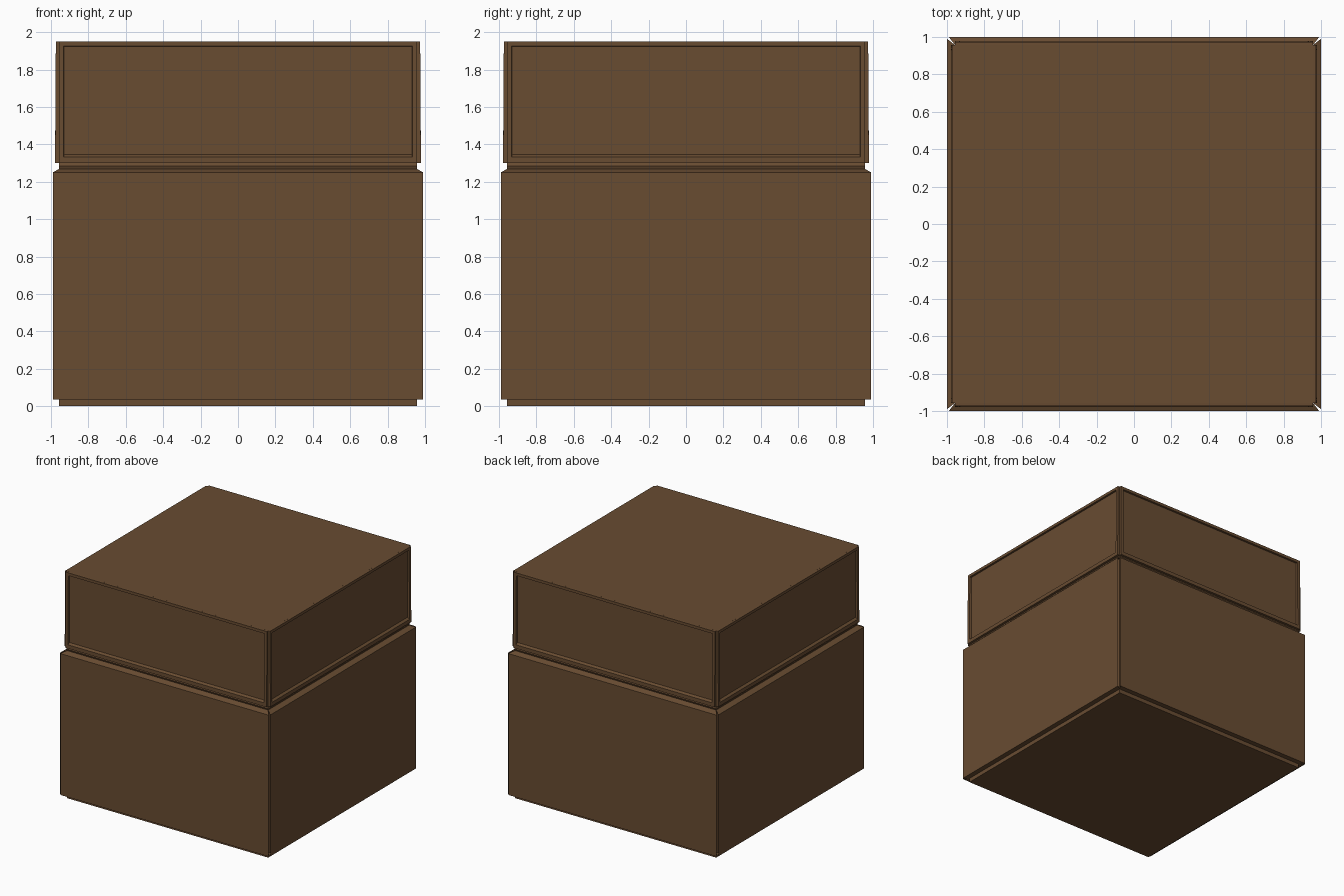
import bpy, bmesh, math
from mathutils import Matrix

if "Cube" in bpy.data.objects:
    bpy.data.objects.remove(bpy.data.objects["Cube"])

wood = bpy.data.materials.new("dark brown wood")
wood.diffuse_color = (0.14, 0.072, 0.031, 1)
wood.use_nodes = True
wood.node_tree.nodes["Principled BSDF"].inputs["Base Color"].default_value = wood.diffuse_color


def finish(name, bm):
    bmesh.ops.remove_doubles(bm, verts=bm.verts, dist=0.0004)
    mesh = bpy.data.meshes.new(name)
    bm.to_mesh(mesh)
    bm.free()
    mesh.materials.append(wood)
    ob = bpy.data.objects.new(name, mesh)
    bpy.context.collection.objects.link(ob)
    return ob


def four_sides(name, profile):
    """Sweep rows of (half width, distance out, z) and repeat on all four sides."""
    bm = bmesh.new()
    for k in range(4):
        rot = Matrix.Rotation(k * math.pi / 2, 4, 'Z')
        rows = []
        for w, d, z in profile:
            rows.append([bm.verts.new(rot @ v.to_3d()) for v in
                         (Matrix.Translation((-w, -d, z)).translation,
                          Matrix.Translation((w, -d, z)).translation)])
        for a, b in zip(rows, rows[1:]):
            bm.faces.new((a[0], a[1], b[1], b[0]))
    return finish(name, bm)


def box(name, half, z0, z1):
    bm = bmesh.new()
    bmesh.ops.create_cube(bm, size=1, matrix=Matrix.Translation((0, 0, (z0 + z1) / 2))
                          @ Matrix.Diagonal((2 * half, 2 * half, z1 - z0, 1)))
    return finish(name, bm)


# plinth, neck and solid core in one column
box("core", 0.957, 0, 1.95)

# lower body: walls with an underside lip and a sloped top ledge
four_sides("lower_body", [(0.957, 0.957, 0.035), (0.99, 1.0, 0.035),
                          (0.99, 1.0, 1.25), (0.957, 0.957, 1.268)])

# small moulding in the neck
four_sides("neck_moulding", [(0.957, 0.957, 1.268), (0.957, 0.964, 1.284),
                             (0.957, 0.957, 1.30)])


# upper framed panels: raised frame around a recessed field
def framed_panel(k):
    bm = bmesh.new()
    rot = Matrix.Rotation(k * math.pi / 2, 4, 'Z')

    def ring(w, z0, z1, d0, d1):
        pts = ((-w, -d0, z0), (w, -d0, z0), (w, -d1, z1), (-w, -d1, z1))
        return [bm.verts.new(p) for p in pts]

    rings = [ring(0.957, 1.30, 1.95, 0.955, 0.955),     # back edge
             ring(0.957, 1.30, 1.949, 0.978, 0.974),    # outer frame edge
             ring(0.932, 1.332, 1.925, 0.978, 0.974),   # inner frame edge
             ring(0.930, 1.345, 1.923, 0.959, 0.959)]   # recessed field
    for a, b in zip(rings, rings[1:]):
        for i in range(4):
            j = (i + 1) % 4
            bm.faces.new((a[i], a[j], b[j], b[i]))
    bm.faces.new(rings[-1])
    bm.transform(rot)
    finish("upper_panel_%d" % (k + 1), bm)


for k in range(4):
    framed_panel(k)
